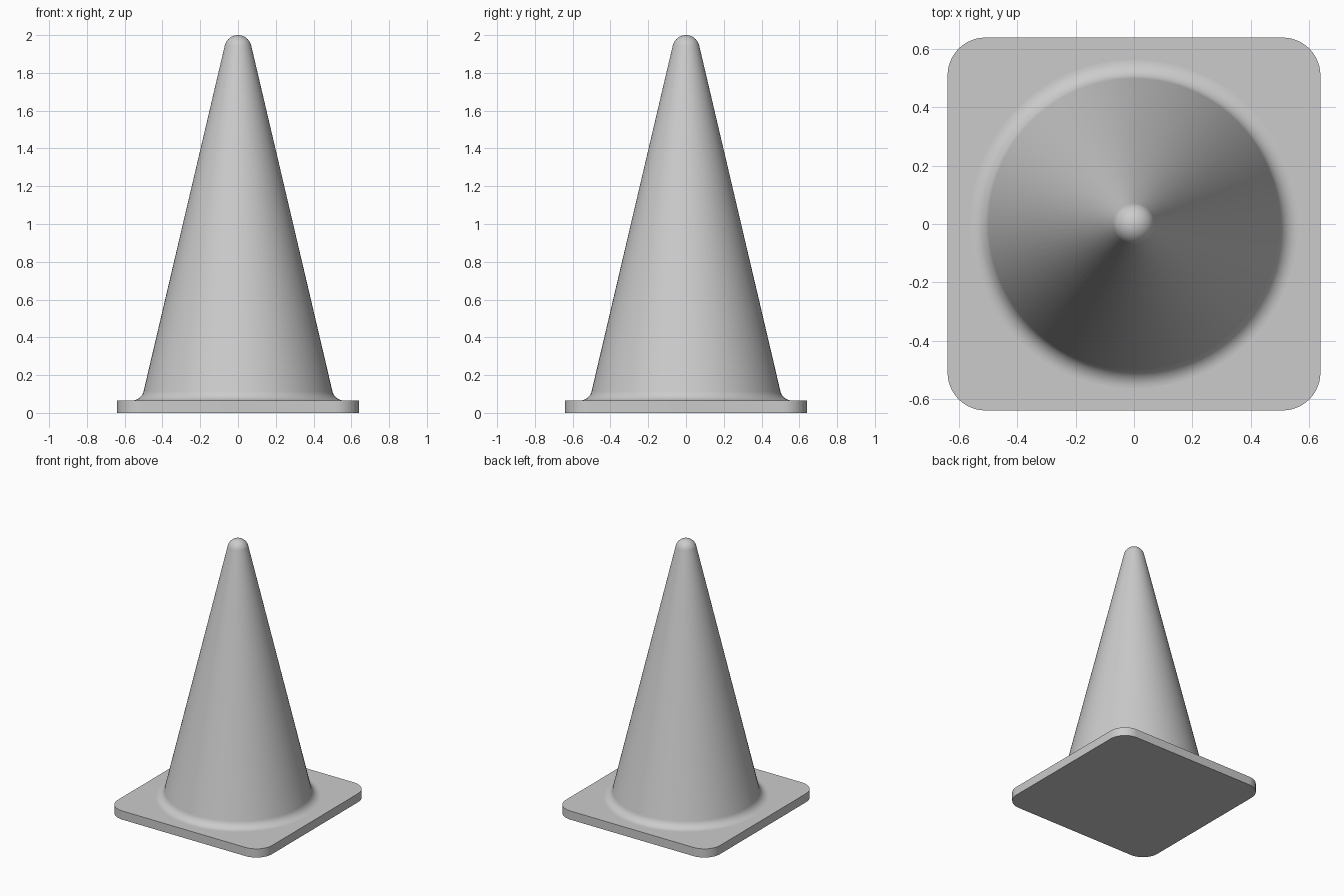
import bpy
import bmesh
import math

cube = bpy.data.objects.get("Cube")
if cube:
    bpy.data.objects.remove(cube, do_unlink=True)

HALF = 0.64        # half width of the base plate
THICK = 0.065      # plate thickness
CORNER = 0.13      # plate corner radius
SEGMENTS = 96

grey = bpy.data.materials.new("plain grey")
grey.use_nodes = True
GREY = (0.6, 0.6, 0.6, 1.0)
grey.diffuse_color = GREY
grey.node_tree.nodes["Principled BSDF"].inputs["Base Color"].default_value = GREY


def add_object(name, bm):
    bmesh.ops.recalc_face_normals(bm, faces=bm.faces)
    mesh = bpy.data.meshes.new(name)
    bm.to_mesh(mesh)
    bm.free()
    mesh.materials.append(grey)
    obj = bpy.data.objects.new(name, mesh)
    bpy.context.collection.objects.link(obj)
    bpy.ops.object.select_all(action="DESELECT")
    obj.select_set(True)
    bpy.context.view_layer.objects.active = obj
    bpy.ops.object.shade_smooth_by_angle(angle=math.radians(35))
    return obj


def arc(cx, cy, radius, start, end, steps):
    """Points on an arc, angles in radians."""
    angles = [start + (end - start) * i / steps for i in range(steps + 1)]
    return [(cx + radius * math.cos(a), cy + radius * math.sin(a)) for a in angles]


# Base plate: rounded square, extruded upwards
bm = bmesh.new()
inner = HALF - CORNER
outline = []
for i, (sx, sy) in enumerate([(1, 1), (-1, 1), (-1, -1), (1, -1)]):
    outline += arc(sx * inner, sy * inner, CORNER,
                   i * math.pi / 2, (i + 1) * math.pi / 2, 12)
bottom = bm.faces.new([bm.verts.new((x, y, 0)) for x, y in outline])
top = bmesh.ops.extrude_face_region(bm, geom=[bottom], use_keep_orig=True)
bmesh.ops.translate(bm, vec=(0, 0, THICK),
                    verts=[v for v in top["geom"] if isinstance(v, bmesh.types.BMVert)])
add_object("base_plate", bm)

# Cone body: foot fillet, straight flank and domed tip, spun around z
slope = math.radians(13.2)
fillet, dome = 0.065, 0.072
profile = arc(0.563, THICK + fillet, fillet, 1.5 * math.pi, math.pi + slope, 10)
profile += arc(0, 2 - dome, dome, slope, math.pi / 2, 12)
profile[-1] = (0, 2)
bm = bmesh.new()
verts = [bm.verts.new((r, 0, z)) for r, z in profile]
edges = [bm.edges.new(pair) for pair in zip(verts, verts[1:])]
bmesh.ops.spin(bm, geom=verts + edges, cent=(0, 0, 0), axis=(0, 0, 1),
               angle=2 * math.pi, steps=SEGMENTS, use_merge=True)
bmesh.ops.remove_doubles(bm, verts=bm.verts, dist=0.0001)
add_object("cone_body", bm)
